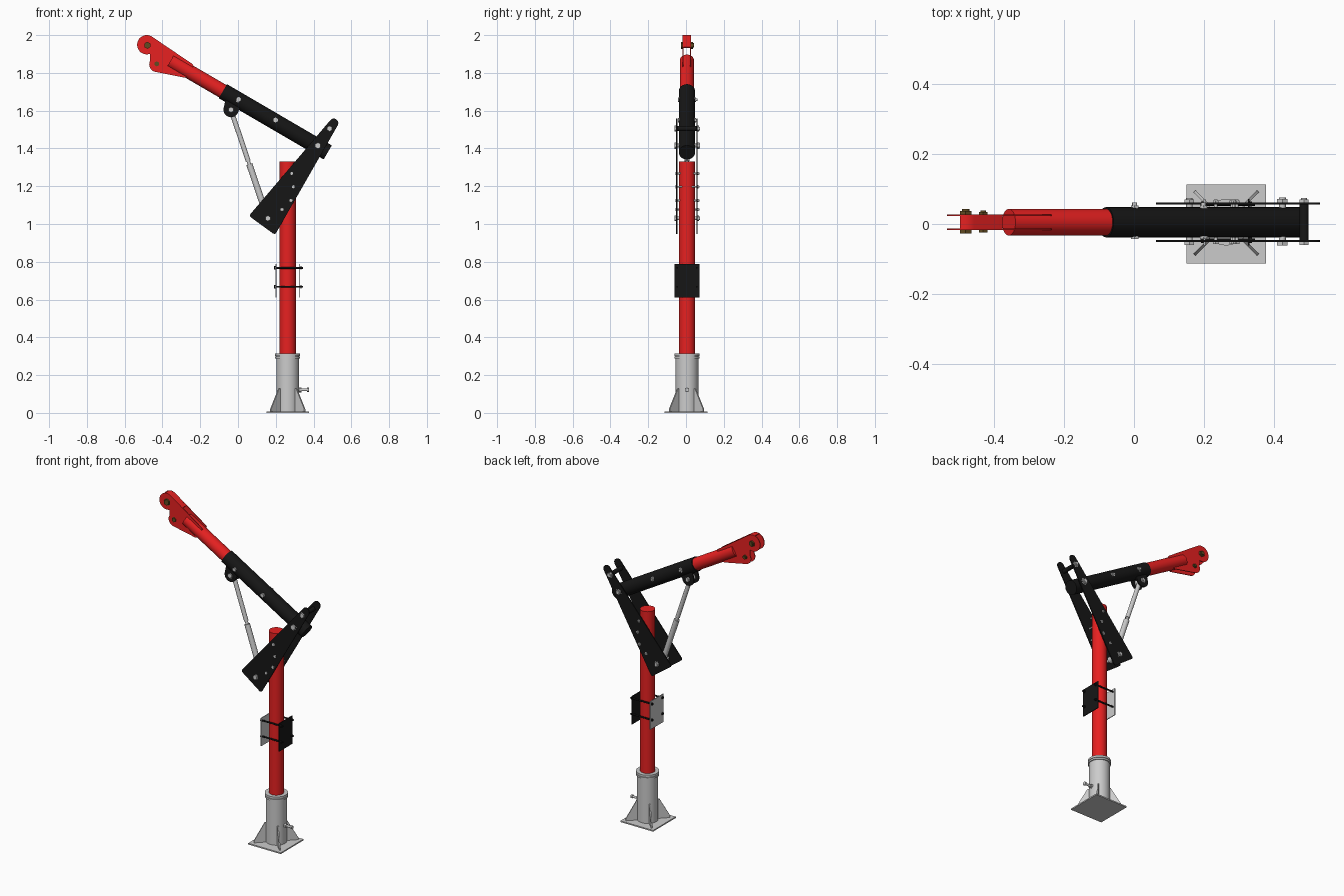
import bpy, bmesh
from math import radians, sin, cos, pi
from mathutils import Vector, Matrix

if "Cube" in bpy.data.objects:
    bpy.data.objects.remove(bpy.data.objects["Cube"])

Y0 = 0.005   # centre line of crane
PX = 0.263   # post axis


def material(name, rgb):
    m = bpy.data.materials.new(name)
    m.diffuse_color = (*rgb, 1)
    m.use_nodes = True
    m.node_tree.nodes["Principled BSDF"].inputs["Base Color"].default_value = m.diffuse_color
    return m


RED = material("red_paint", (0.8, 0.015, 0.015))
BLACK = material("black_paint", (0.008, 0.008, 0.008))
BRASS = material("brass", (0.12, 0.07, 0.015))


def finish(name, bm, mat=None):
    bmesh.ops.recalc_face_normals(bm, faces=bm.faces[:])
    me = bpy.data.meshes.new(name)
    bm.to_mesh(me)
    bm.free()
    for p in me.polygons:
        p.use_smooth = True
    me.set_sharp_from_angle(angle=radians(30))
    if mat:
        me.materials.append(mat)
    ob = bpy.data.objects.new(name, me)
    bpy.context.collection.objects.link(ob)
    return ob


def rods(name, parts, mat=None):
    """One object made of cylinders: (start, end, radius, sides)."""
    bm = bmesh.new()
    for a, b, r, n in parts:
        a, b = Vector(a), Vector(b)
        d = b - a
        rot = d.to_track_quat('Z', 'Y').to_matrix().to_4x4()
        bmesh.ops.create_cone(bm, cap_ends=True, segments=n, radius1=r, radius2=r,
                              depth=d.length, matrix=Matrix.Translation((a + b) / 2) @ rot)
    return finish(name, bm, mat)


def plate(name, pts, y, t, mat=None):
    """Flat XZ outline extruded along y, centred on y."""
    bm = bmesh.new()
    f = bm.faces.new([bm.verts.new((x, y - t / 2, z)) for x, z in pts])
    g = bmesh.ops.extrude_face_region(bm, geom=[f])
    bmesh.ops.translate(bm, vec=(0, t, 0),
                        verts=[v for v in g["geom"] if isinstance(v, bmesh.types.BMVert)])
    return finish(name, bm, mat)


def box(name, c, s, mat=None):
    bm = bmesh.new()
    bmesh.ops.create_cube(bm, size=1, matrix=Matrix.Translation(c) @ Matrix.Diagonal((*s, 1)))
    return finish(name, bm, mat)


def arc(cx, cz, r, a0, a1, n=16):
    return [(cx + r * cos(radians(a0 + (a1 - a0) * i / n)),
             cz + r * sin(radians(a0 + (a1 - a0) * i / n))) for i in range(n + 1)]


def bolt(name, x, z, half, r, mat=None, tail=0.008):
    """Cross bolt along y with hex head at front and nut plus tail at back."""
    a, b, h = Y0 - half, Y0 + half, r * 0.9
    rods(name, [((x, a, z), (x, b + h + tail, z), r, 16),
                ((x, a - h, z), (x, a, z), r * 1.7, 6),
                ((x, a, z), (x, a + 0.003, z), r * 2, 20),
                ((x, b - 0.003, z), (x, b, z), r * 2, 20),
                ((x, b, z), (x, b + h, z), r * 1.7, 6)], mat)


# Base plate, socket and collar
box("base_plate", (PX, 0, 0.004), (0.226, 0.226, 0.008))
rods("base_socket", [((PX, Y0, 0.005), (PX, Y0, 0.305), 0.06, 48),
                     ((PX, Y0, 0.288), (PX, Y0, 0.298), 0.066, 48),
                     ((PX, Y0, 0.301), (PX, Y0, 0.314), 0.066, 48)])

# Diagonal gussets
for i in range(4):
    g = plate("base_gusset_%d" % i, [(0.055, 0.006), (0.128, 0.006), (0.128, 0.02),
                                     (0.066, 0.13), (0.055, 0.13)], 0, 0.008)
    g.location = (PX, Y0 * 0.5, 0)
    g.rotation_euler.z = pi / 4 + i * pi / 2

# Locking screw on the socket
rods("locking_screw", [((0.31, Y0, 0.122), (0.375, Y0, 0.122), 0.007, 16),
                       ((0.32, Y0, 0.122), (0.336, Y0, 0.122), 0.013, 6),
                       ((0.366, Y0, 0.122), (0.376, Y0, 0.122), 0.012, 6)])

# Post
rods("post", [((PX, Y0, 0.1), (PX, Y0, 1.33), 0.043, 48)], RED)

# Winch clamp: two plates and four tie rods
box("clamp_plate_outer", (0.327, Y0, 0.699), (0.005, 0.132, 0.176), BLACK)
box("clamp_plate_inner", (0.201, Y0, 0.699), (0.005, 0.132, 0.176))
ties = []
for y in (-0.052, 0.052):
    for z in (0.668, 0.768):
        ties.append(((0.19, Y0 + y, z), (0.345, Y0 + y, z), 0.005, 16))
        ties += [((x, Y0 + y, z), (x + 0.007, Y0 + y, z), 0.009, 6) for x in (0.1915, 0.33)]
rods("clamp_tie_rods", ties, BLACK)

# Tapered side plates with rounded corners
outline = (arc(0.075, 1.045, 0.012, 140, 235, 6) + arc(0.192, 0.96, 0.012, 235, 330, 6)
           + arc(0.507, 1.534, 0.024, -30, 140, 14))
for s in (-1, 1):
    plate("side_plate_%s" % ("front" if s < 0 else "back"), outline, Y0 + s * 0.054, 0.006, BLACK)
rods("plate_spacer", [((0.485, Y0 - 0.053, 1.505), (0.485, Y0 + 0.053, 1.505), 0.013, 24)], BLACK)

# Bolts through the side plates
for i, (x, z, r) in enumerate([(0.423, 1.415, 0.01), (0.485, 1.505, 0.009), (0.158, 1.03, 0.009),
                               (0.284, 1.268, 0.005), (0.293, 1.197, 0.005),
                               (0.28, 1.125, 0.005), (0.233, 1.077, 0.005)]):
    bolt("plate_bolt_%d" % i, x, z, 0.057, r, tail=0.004)

# Telescopic boom
rods("boom_outer", [((0.475, Y0, 1.379), (-0.08, Y0, 1.703), 0.043, 48)], BLACK)
rods("boom_inner", [((0.0, Y0, 1.656), (-0.357, Y0, 1.864), 0.038, 48)], RED)
bolt("boom_bolt_a", 0.002, 1.658, 0.042, 0.007)
bolt("boom_bolt_b", 0.198, 1.549, 0.042, 0.007)

# Lugs under the boom
for s in (-1, 1):
    plate("boom_lug_%s" % ("front" if s < 0 else "back"),
          arc(-0.037, 1.605, 0.04, 165, 345) + [(0.022, 1.64), (-0.06, 1.688)],
          Y0 + s * 0.024, 0.008, BLACK)
bolt("lug_bolt", -0.037, 1.605, 0.028, 0.009, tail=0.004)

# Jack strut
top, low = Vector((-0.037, Y0, 1.603)), Vector((0.157, Y0, 1.03))
at = lambda t: top.lerp(low, t)
rods("jack_strut", [(top, at(0.47), 0.013, 32), (at(0.45), at(0.52), 0.009, 32),
                    (at(0.5), low, 0.0165, 32),
                    (top - Vector((0, 0.018, 0)), top + Vector((0, 0.018, 0)), 0.02, 24),
                    (low - Vector((0, 0.03, 0)), low + Vector((0, 0.03, 0)), 0.02, 24)])

# Head cheek plates
head = (arc(-0.483, 1.949, 0.051, 58, 290, 28) + arc(-0.43, 1.845, 0.04, 150, 260, 12)
        + [(-0.285, 1.775), (-0.268, 1.78), (-0.259, 1.792), (-0.236, 1.838), (-0.24, 1.846)])
for s in (-1, 1):
    plate("head_cheek_%s" % ("front" if s < 0 else "back"), head, Y0 + s * 0.02, 0.005, RED)

# Cover strip joining the cheeks along the top edge
strip = (arc(-0.483, 1.949, 0.051, 105, 58, 8) + [(-0.375, 1.937), (-0.378, 1.932)]
         + arc(-0.483, 1.949, 0.045, 58, 105, 8))
plate("head_cover_strip", strip, Y0, 0.04, RED)

# Head pins
bolt("head_pin_upper", -0.48, 1.946, 0.0225, 0.011, BRASS, tail=0.006)
bolt("head_pin_lower", -0.43, 1.848, 0.0225, 0.008, BRASS, tail=0.004)
